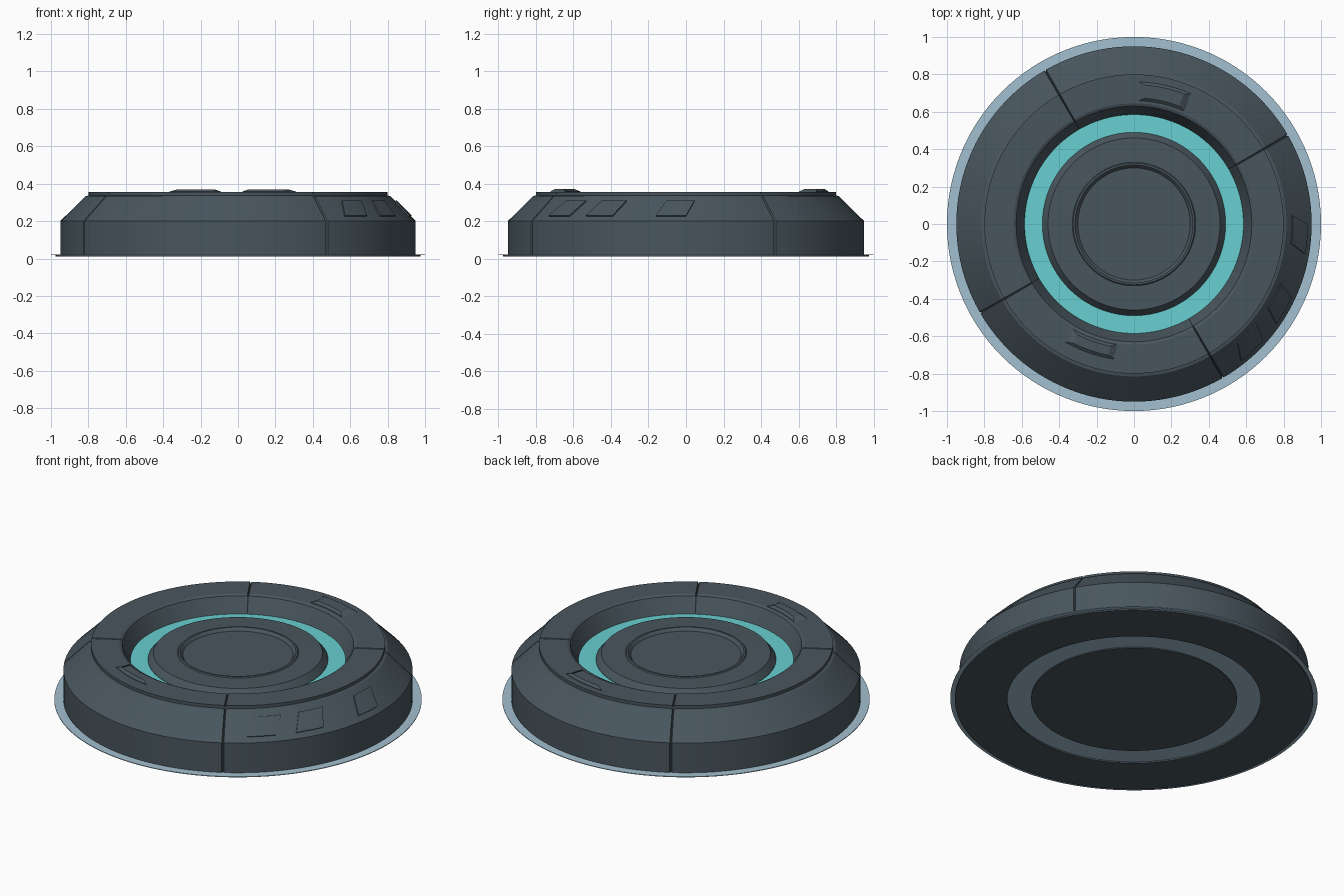
import bpy, bmesh, math

if "Cube" in bpy.data.objects:
    bpy.data.objects.remove(bpy.data.objects["Cube"])

def material(name, rgb):
    m = bpy.data.materials.new(name)
    m.diffuse_color = (*rgb, 1)
    m.use_nodes = True
    m.node_tree.nodes["Principled BSDF"].inputs["Base Color"].default_value = m.diffuse_color
    return m

SLATE = material("dark_slate", (0.066, 0.093, 0.111))
CYAN = material("glow_cyan", (0.14, 0.63, 0.64))
PALE = material("pale_blue", (0.36, 0.53, 0.63))

def finish(name, bm, mat):
    me = bpy.data.meshes.new(name)
    bm.to_mesh(me)
    bm.free()
    ob = bpy.data.objects.new(name, me)
    bpy.context.collection.objects.link(ob)
    me.materials.append(mat)
    bpy.ops.object.select_all(action='DESELECT')
    ob.select_set(True)
    bpy.context.view_layer.objects.active = ob
    bpy.ops.object.shade_smooth_by_angle(angle=math.radians(20))
    return ob

def lathe(name, profile, mat, seams=(), n=120):
    """Turn a (radius, z) profile about z; seams are angles of narrow V grooves."""
    stations = [(360 * k / n, 0) for k in range(n) if 360 * k / n not in seams]
    for s in seams:
        stations += [(s - 0.35, 0), (s, 1), (s + 0.35, 0)]
    stations.sort()
    bm = bmesh.new()
    rows = []
    for r, z in profile:
        row = []
        for deg, cut in stations:
            a = math.radians(deg)
            rr = r - 0.010 * cut if r > 0.8 else r
            zz = z - 0.010 * cut if z > 0.25 else z
            row.append(bm.verts.new((rr * math.cos(a), rr * math.sin(a), zz)))
        rows.append(row)
    m = len(stations)
    for lo, hi in zip(rows, rows[1:]):
        for j in range(m):
            k = (j + 1) % m
            bm.faces.new((lo[j], lo[k], hi[k], hi[j]))
    bmesh.ops.remove_doubles(bm, verts=bm.verts, dist=1e-5)
    return finish(name, bm, mat)

def arc_plate(name, section, a0, a1, mat, n=10):
    """Closed (radius, z, start shift, end shift) section swept from a0 to a1 degrees."""
    bm = bmesh.new()
    rings = []
    for i in range(n + 1):
        ring = []
        for r, z, d0, d1 in section:
            a = math.radians((a0 + d0) + (a1 + d1 - a0 - d0) * i / n)
            ring.append(bm.verts.new((r * math.cos(a), r * math.sin(a), z)))
        rings.append(ring)
    c = len(section)
    for p, q in zip(rings, rings[1:]):
        for j in range(c):
            k = (j + 1) % c
            bm.faces.new((p[j], p[k], q[k], q[j]))
    bm.faces.new(rings[0])
    bm.faces.new(rings[-1])
    bmesh.ops.recalc_face_normals(bm, faces=bm.faces)
    return finish(name, bm, mat)

# Outer shell: wall, sloped shoulder, stepped rim and recess wall
lathe("outer_shell", [(0.95, 0.018), (0.95, 0.20), (0.815, 0.333), (0.80, 0.337),
                      (0.80, 0.355), (0.645, 0.355), (0.63, 0.348), (0.58, 0.25)],
      SLATE, seams=(30, 120, 210, 300))

# Glowing ring in the recess
lathe("glow_ring", [(0.60, 0.26), (0.47, 0.26)], CYAN)

# Raised centre hub with a shallow dish
lathe("centre_hub", [(0.49, 0.24), (0.49, 0.262), (0.46, 0.30), (0.33, 0.302),
                     (0.325, 0.307), (0.315, 0.307), (0.30, 0.29), (0.0, 0.29)], SLATE)

# Thin pale disc under the body
lathe("base_disc", [(0.0, 0.018), (1.0, 0.018), (1.0, 0.022), (0.0, 0.022)], PALE)

# Dark plates on the underside
lathe("underside_ring", [(0.69, 0.018), (0.69, 0.010), (0.975, 0.010), (0.975, 0.018)], SLATE)
lathe("underside_disc", [(0.0, 0.012), (0.56, 0.012), (0.56, 0.018)], SLATE)

# Low raised pads on the rim
for name, r0, r1, a0, a1 in (("rim_pad_back", 0.66, 0.76, 66, 88),
                             ("rim_pad_front", 0.65, 0.73, 240, 262)):
    arc_plate(name, [(r0, 0.35, 0, 0), (r1, 0.35, 0, 0), (r1, 0.358, 0, 0),
                     (r1 - 0.015, 0.37, 3, -3), (r0 + 0.015, 0.37, 3, -3),
                     (r0, 0.358, 0, 0)], a0, a1, SLATE)

# Three slanted panels on the shoulder
for i, (a0, a1) in enumerate(((-52, -42), (-35, -25), (-10, 0))):
    low, high, t = (0.925, 0.225), (0.844, 0.305), 0.005
    arc_plate("shoulder_panel_%d" % (i + 1),
              [(low[0] - t, low[1] - t, 0, 0), (low[0] + t, low[1] + t, 0, 0),
               (high[0] + t, high[1] + t, 3, 3), (high[0] - t, high[1] - t, 3, 3)],
              a0, a1, SLATE)
